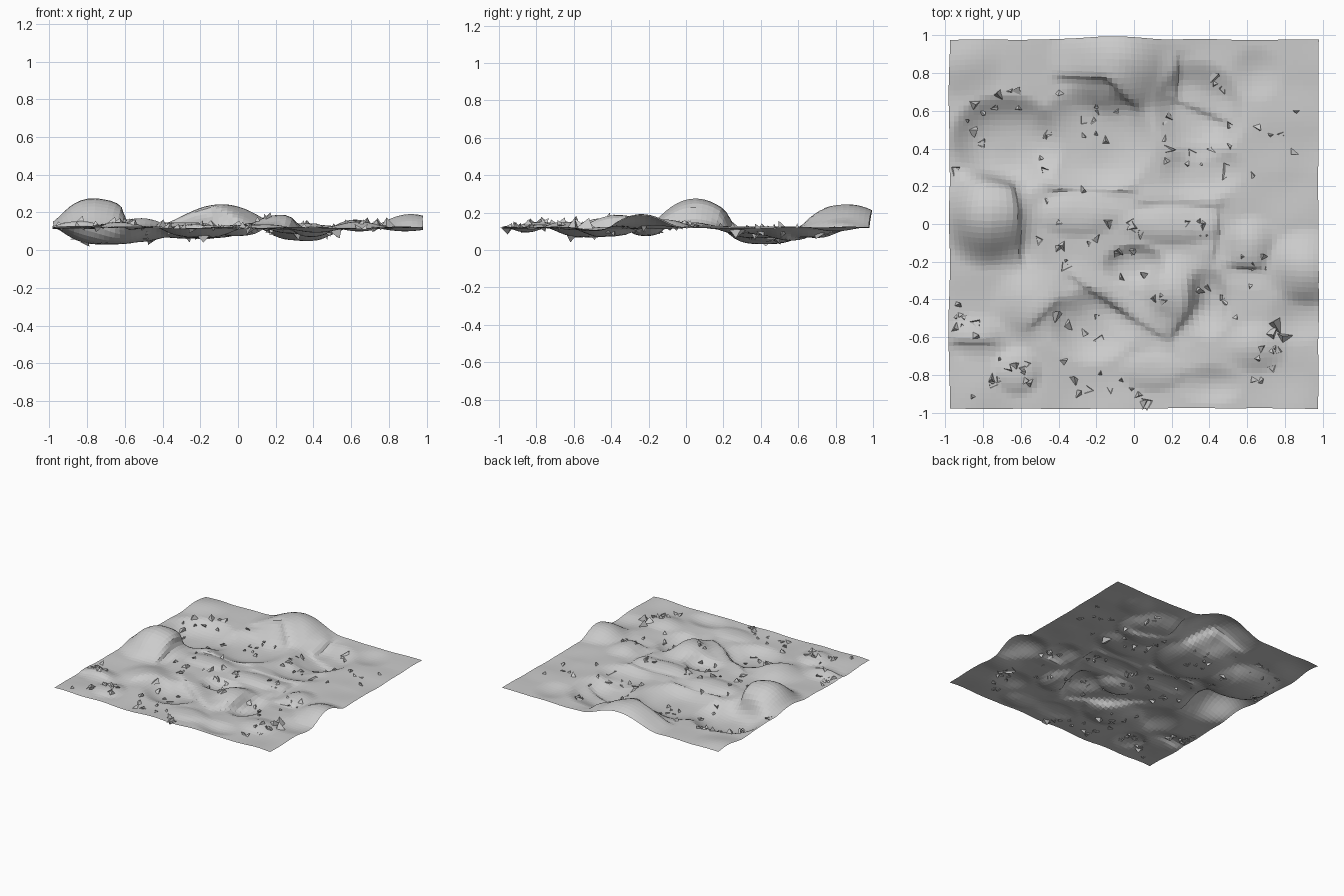
import bpy, bmesh, math, random
from mathutils import Vector, noise

if "Cube" in bpy.data.objects:
    bpy.data.objects.remove(bpy.data.objects["Cube"])

random.seed(4)
N = 72          # grid cells per side
BASE = 0.12     # mean ground level

# Landforms: x, y, radius x, radius y, height, edge sharpness
FORMS = [
    (-0.77, 0.05, .29, .30, .15, .9), (-0.09, .87, .38, .32, .125, .9),
    (.93, -.23, .24, .22, .07, 1.0), (.22, -.36, .20, .22, .06, 1.0),
    (.65, .80, .16, .16, -.02, 1.0), (.87, -.50, .18, .16, -.02, 1.0),
    (.62, -.10, .15, .16, .04, 1.0), (.65, -.65, .18, .15, .03, 1.0),
    (-.55, -.42, .22, .22, .04, 1.0), (-.62, -.78, .14, .14, .03, 1.5),
    (.10, -.78, .20, .12, .02, 1.5), (-.88, .85, .2, .2, .02, 1.0),
    (-.82, -.6, .18, .14, .03, 1.0), (.2, 0.0, .3, .12, .025, 1.5),
    (-.3, 0.05, .25, .13, .025, 1.5), (-.68, .42, .32, .28, -.09, 1.5),
    (-.22, .44, .34, .30, -.055, 1.8), (.34, .60, .26, .28, -.065, 1.5),
    (-.22, -.54, .24, .22, -.055, 1.4), (.38, -.42, .14, .2, -.045, 1.4),
    (.36, .28, .24, .16, -.03, 1.5), (0, -.22, .18, .12, -.045, 1.5),
    (.4, -.85, .2, .12, -.025, 1.0),
]

# Cliff lines: start, end, overhang (the left side of the direction is high)
CLIFFS = [
    (-.60, -.20, -.65, .20, .04), (-.40, .77, -.14, .77, .03), (-.14, .77, 0, .63, .04),
    (.23, .66, .23, .88, .03), (.2, .66, .48, .54, .03), (-.44, .18, 0, .18, .03),
    (.04, .11, .45, .1, .025), (.42, -.18, .46, .1, .03), (-.1, -.45, .15, -.6, .03),
    (-.34, -.27, -.1, -.45, .03), (.2, -.6, .33, -.42, .03), (.5, -.22, .68, -.24, .03),
    (-.55, -.55, -.4, -.4, .025), (-.95, -.63, -.75, -.63, .03),
]

def ground(x, y):
    z = BASE
    for cx, cy, rx, ry, h, sharp in FORMS:
        r = ((x - cx) / rx) ** 2 + ((y - cy) / ry) ** 2
        if r < 1:
            z += h * (1 - r ** sharp) ** 2
    return z + 0.012 * noise.noise(Vector((x * 4, y * 4, 2.7)))

def slope(x, y, e=0.02):
    return Vector(((ground(x + e, y) - ground(x - e, y)) / (2 * e),
                   (ground(x, y + e) - ground(x, y - e)) / (2 * e), 0))

def cliff_shift(x, y):
    """Lean the high lip over the low side along each cliff line."""
    out = Vector((0, 0, 0))
    for x1, y1, x2, y2, k in CLIFFS:
        a, d = Vector((x1, y1)), Vector((x2 - x1, y2 - y1))
        length = d.length
        d /= length
        p = Vector((x, y)) - a
        left = Vector((-d.y, d.x))
        along, s = p.dot(d), p.dot(left)
        # fade out at both ends and away from the line
        fade = min(1, max(0, (min(along, length - along) + .05) / .08)) * max(0, 1 - abs(s) / .11)
        t = math.tanh(s / .03)
        out += Vector((-left.x * t * .5, -left.y * t * .5, .5 * t)) * k * fade
    return out

def add_object(name, bm):
    me = bpy.data.meshes.new(name)
    bm.to_mesh(me)
    bm.free()
    ob = bpy.data.objects.new(name, me)
    bpy.context.collection.objects.link(ob)
    return ob

# Rolling ground sheet with leaning cliffs and a slightly wavy outline
bm = bmesh.new()
bmesh.ops.create_grid(bm, x_segments=N, y_segments=N, size=0.978)
for v in bm.verts:
    x, y = v.co.x, v.co.y
    wave = noise.noise_vector(Vector((x * 3, y * 3, 5.0))) * .01
    h = ground(x, y)
    lean = slope(x, y) * (h - BASE) * -.3
    v.co = Vector((x + wave.x, y + wave.y, h)) + lean + cliff_shift(x, y)
add_object("ground", bm)

# Shards of broken rock poking through the sheet
def shard(bm, x, y, size, up):
    c = Vector((x, y, ground(x, y)))
    a = random.uniform(0, math.tau)
    ring = []
    for i in range(3):
        t = a + i * math.tau / 3 + random.uniform(-.4, .4)
        r = size * random.uniform(.4, .8)
        ring.append(bm.verts.new(c + Vector((r * math.cos(t), r * math.sin(t), -up * .004))))
    tip = bm.verts.new(c + Vector((random.uniform(-.5, .5) * size, random.uniform(-.5, .5) * size,
                                   up * size * random.uniform(.4, .7))))
    for i in range(3):
        bm.faces.new((ring[i], ring[(i + 1) % 3], tip))
    bmesh.ops.recalc_face_normals(bm, faces=tip.link_faces[:])

# Clusters: x, y, spread, count
CLUSTERS = [(-.66, .68, .08, 5), (-.48, .45, .05, 3), (-.2, .57, .10, 9), (.25, .45, .12, 9),
            (-.88, .45, .10, 6), (.45, .80, .05, 3), (.62, .45, .12, 8), (-.9, -.48, .08, 7),
            (-.35, -.08, .15, 10), (.05, -.08, .14, 11), (.42, 0, .08, 6), (.6, -.22, .08, 6),
            (-.6, -.8, .09, 8), (-.82, -.85, .07, 5), (.0, -.8, .12, 7), (.67, -.74, .08, 8),
            (-.3, -.6, .10, 6), (.14, -.38, .06, 4), (.42, -.36, .09, 5), (-.26, -.88, .05, 3)]
bm = bmesh.new()
for cx, cy, spread, count in CLUSTERS:
    for i in range(count):
        x = max(-.95, min(.95, random.gauss(cx, spread * .8)))
        y = max(-.95, min(.95, random.gauss(cy, spread * .8)))
        shard(bm, x, y, random.uniform(.025, .055), -1 if i % 3 == 2 else 1)
# Tall spires by the eastern dome and deep ones in the hollows
for x, y, size, up in [(.73, -.58, .08, 1), (.76, -.55, .09, 1), (.79, -.6, .08, 1),
                       (-.85, -.6, .06, 1), (-.47, .28, .05, -1), (.5, .28, .08, -1)]:
    shard(bm, x, y, size, up)
add_object("rock_shards", bm)

# Keep the deepest tips on z = 0
for o in bpy.data.objects:
    for v in o.data.vertices:
        v.co.z = max(v.co.z, 0)
